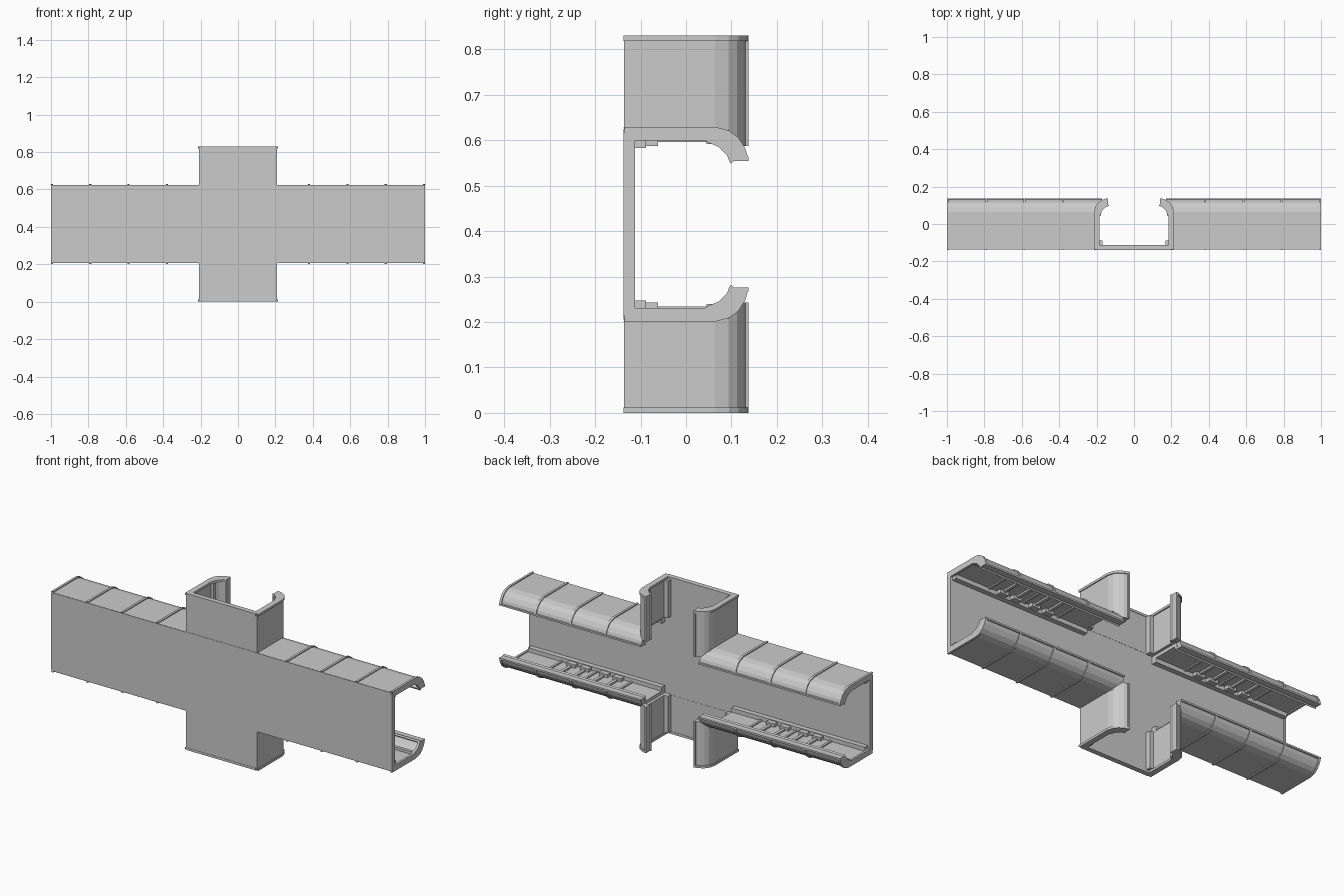
import bpy, bmesh

if "Cube" in bpy.data.objects:
    bpy.data.objects.remove(bpy.data.objects["Cube"])

ZC = 0.415  # height of the crossing centre

# Cross-sections as (y, distance from the channel centre line)
RIM = [(-.138, .214), (.065, .214), (.095, .206), (.115, .191), (.130, .168),
       (.137, .145), (.137, .139), (.105, .139), (.098, .133), (.090, .152),
       (.072, .170), (.048, .180), (.042, .184), (-.114, .184)]
SKIN = [(-.136, .209), (.064, .209), (.093, .201), (.112, .187), (.126, .166),
        (.132, .147), (.112, .147), (.106, .158), (.092, .176), (.078, .185),
        (.060, .190), (-.114, .190)]
LIP = [(.130, .150), (.137, .148), (.137, .139), (.105, .139), (.098, .133), (.094, .142),
       (.104, .150)]
CURL = [(.093, .201), (.112, .187), (.126, .166), (.132, .147), (.112, .147),
        (.106, .158), (.088, .180)]


def rect(y0, y1, u0, u1):
    return [(y0, u0), (y1, u0), (y1, u1), (y0, u1)]


def add_prism(bm, prof, a, b, place):
    """Extrude a (y, u) section from a to b along an arm."""
    n = len(prof)
    r0 = [bm.verts.new(place(a, y, u)) for y, u in prof]
    r1 = [bm.verts.new(place(b, y, u)) for y, u in prof]
    bm.faces.new(r0)
    bm.faces.new(r1[::-1])
    for i in range(n):
        j = (i + 1) % n
        bm.faces.new((r0[j], r0[i], r1[i], r1[j]))


def make(name, prisms, place):
    bm = bmesh.new()
    for prof, a, b in prisms:
        add_prism(bm, prof, a, b, place)
    bmesh.ops.recalc_face_normals(bm, faces=bm.faces)
    me = bpy.data.meshes.new(name)
    bm.to_mesh(me)
    bm.free()
    ob = bpy.data.objects.new(name, me)
    bpy.context.collection.objects.link(ob)
    return ob


def side_wall(label, start, end, ribs, place):
    # thin curled wall with its overhanging curl and lip bead
    make(label + "_wall", [(SKIN, start, end - .002)], place)
    make(label + "_curl", [(CURL, start - .035, start)], place)
    make(label + "_lip", [(LIP, start - .035, end)], place)
    # raised ribs and end rim
    make(label + "_ribs",
         [(RIM, r - .006, r + .006) for r in ribs] + [(RIM, end - .012, end)], place)
    # rails running along the inside of the wall
    make(label + "_rails", [(rect(-.116, -.088, .168, .192), start, end - .012),
                            (rect(.045, .062, .176, .192), start, end - .012)], place)


# Long arms left and right, short arms up and down, each with two walls
for s, side in ((-1, "left"), (1, "right")):
    for t, edge in ((-1, "lower"), (1, "upper")):
        place = lambda a, y, u: (s * a, y, ZC + t * u)
        label = f"{side}_{edge}"
        side_wall(label, .205, 1.0, (.38, .585, .79), place)
        # stepped clips between the inner rails
        clips = []
        for x in (.45, .53, .64, .72):
            clips += [(rect(-.09, -.062, .172, .192), x - .025, x + .025),
                      (rect(-.07, .05, .181, .192), x - .008, x + .008)]
        make(label + "_clips", clips, place)
for s, side in ((-1, "bottom"), (1, "top")):
    for t, edge in ((-1, "left"), (1, "right")):
        place = lambda a, y, u: (t * u, y, ZC + s * a)
        side_wall(f"{side}_{edge}", .207, .415, (), place)

# Front plates: crossing panel and four arm panels
across = lambda a, y, u: (a, y, ZC + u)
up = lambda a, y, u: (u, y, ZC + a)
make("centre_panel", [(rect(-.138, -.115, -.21, .21), -.21, .21)], across)
for s, hname, vname in ((-1, "left", "bottom"), (1, "right", "top")):
    panel = rect(-.1365, -.114, -.208, .208)
    rim = rect(-.138, -.112, -.2, .2)
    make(hname + "_panel", [(panel, s * .21, s * .999)], across)
    make(hname + "_panel_rim", [(rim, s * .988, s)], across)
    make(vname + "_panel", [(panel, s * .21, s * .414)], up)
    make(vname + "_panel_rim", [(rim, s * .403, s * .415)], up)
